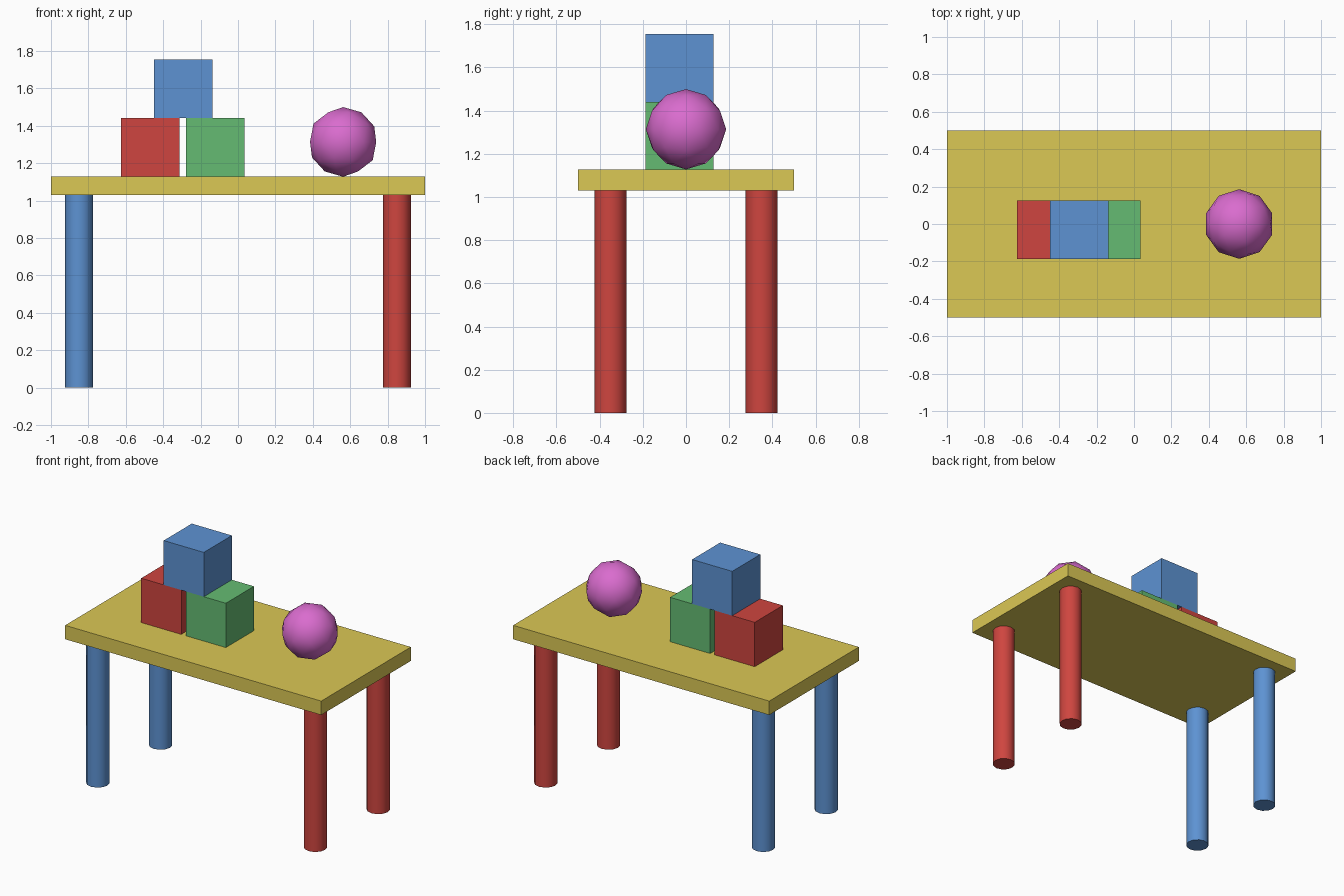
import bpy
from math import radians

if "Cube" in bpy.data.objects:
    bpy.data.objects.remove(bpy.data.objects["Cube"])

TOP_Z0, TOP_Z1 = 1.03, 1.128   # underside and upper face of the table top
CUBE = 0.313                   # edge length of the toy blocks


def material(name, rgb):
    m = bpy.data.materials.new(name)
    m.diffuse_color = (*rgb, 1)
    m.use_nodes = True
    m.node_tree.nodes["Principled BSDF"].inputs["Base Color"].default_value = m.diffuse_color
    return m


red = material("red", (0.62, 0.06, 0.05))
blue = material("blue", (0.11, 0.29, 0.65))
green = material("green", (0.13, 0.50, 0.17))
yellow = material("yellow", (0.71, 0.58, 0.09))
pink = material("pink", (0.70, 0.15, 0.62))


def finish(name, mat):
    obj = bpy.context.object
    obj.name = name
    obj.data.materials.append(mat)
    return obj


def box(name, center, size, mat):
    bpy.ops.mesh.primitive_cube_add(size=1, location=center)
    obj = finish(name, mat)
    obj.scale = size
    bpy.ops.object.transform_apply(location=False, rotation=False, scale=True)


# Table top
box("table_top", (0, 0, (TOP_Z0 + TOP_Z1) / 2), (2, 1, TOP_Z1 - TOP_Z0), yellow)

# Legs: blue pair on the left, red pair on the right
for side, x, mat in (("left", -0.85, blue), ("right", 0.85, red)):
    for end, y in (("front", -0.35), ("back", 0.35)):
        bpy.ops.mesh.primitive_cylinder_add(
            vertices=12, radius=0.075, depth=TOP_Z0, location=(x, y, TOP_Z0 / 2))
        finish(f"{end}_{side}_leg", mat)
        bpy.ops.object.shade_smooth_by_angle(angle=radians(40))

# Stacked blocks
for name, x, level, mat in (("red_block", -0.469, 0, red),
                            ("green_block", -0.121, 0, green),
                            ("blue_block", -0.293, 1, blue)):
    box(name, (x, -0.03, TOP_Z1 + CUBE * (level + 0.5)), (CUBE,) * 3, mat)

# Ball
bpy.ops.mesh.primitive_ico_sphere_add(
    subdivisions=2, radius=0.186, location=(0.562, 0, TOP_Z1 + 0.186))
finish("ball", pink)
bpy.ops.object.shade_smooth()
